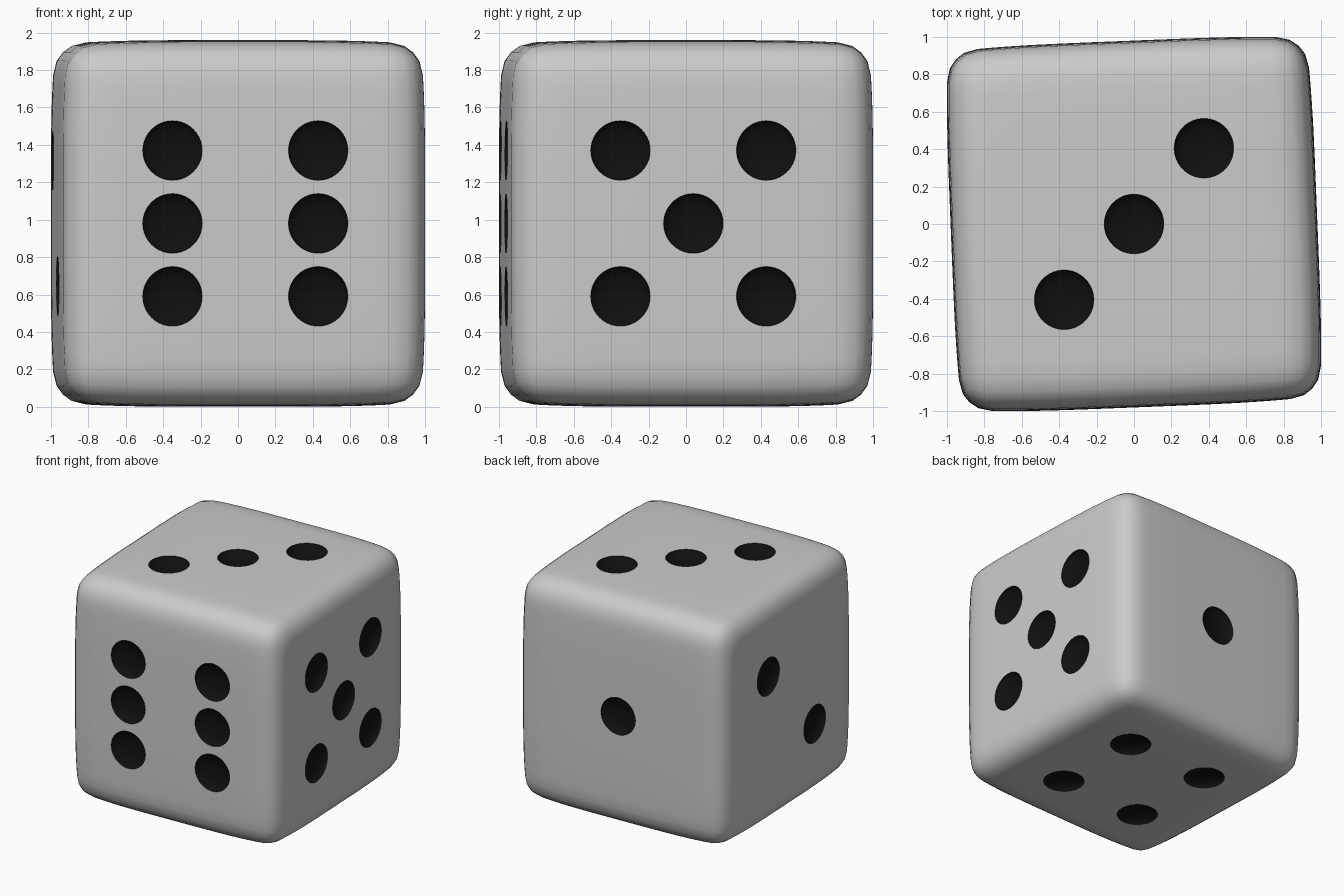
import bpy, bmesh, math
from mathutils import Vector, Matrix

if "Cube" in bpy.data.objects:
    bpy.data.objects.remove(bpy.data.objects["Cube"])

H, R = 0.98, 0.15          # half size, edge radius
PIP_R, PIP_D = 0.16, 0.06  # pip radius and depth
S, T = 0.39, 0.335         # pip spacing, spacing on the two face

black = bpy.data.materials.new("black_pip")
black.diffuse_color = (0.005, 0.005, 0.005, 1)
black.use_nodes = True
black.node_tree.nodes["Principled BSDF"].inputs["Base Color"].default_value = black.diffuse_color


def to_object(name, bm):
    me = bpy.data.meshes.new(name)
    bm.to_mesh(me)
    bm.free()
    ob = bpy.data.objects.new(name, me)
    bpy.context.collection.objects.link(ob)
    me.materials.append(None)
    me.materials.append(black)
    return ob


# Rounded cube with very slightly bulging faces
bm = bmesh.new()
bmesh.ops.create_cube(bm, size=2 * H)
bmesh.ops.subdivide_edges(bm, edges=bm.edges[:], cuts=23, use_grid_fill=True)
lim = H - R
for v in bm.verts:
    inner = Vector([max(-lim, min(lim, c)) for c in v.co])
    p = inner + (v.co - inner).normalized() * R
    q = [(c / H) ** 4 for c in p]
    v.co = Vector([p[i] * (1 - 0.024 * (sum(q) - q[i])) for i in range(3)])
die = to_object("die", bm)

# Pips per face: normal, horizontal axis, vertical axis, positions
X, Y, Z = Vector((1, 0, 0)), Vector((0, 1, 0)), Vector((0, 0, 1))
corners = [(a, b) for a in (-S, S) for b in (-S, S)]
faces = [
    (-Y, X, Z, corners + [(-S, 0), (S, 0)]),
    (X, Y, Z, corners + [(0, 0)]),
    (-Z, X, Y, corners),
    (Z, X, Y, [(-S, -S), (0, 0), (S, S)]),
    (-X, Y, Z, [(T, T), (-T, -T)]),
    (Y, X, Z, [(0, 0)]),
]
bm = bmesh.new()
for n, u, w, spots in faces:
    for a, b in spots:
        rot = n.to_track_quat('Z', 'Y').to_matrix().to_4x4()
        m = Matrix.Translation(n * H + u * a + w * b) @ rot
        m = m @ Matrix.Diagonal((PIP_R, PIP_R, PIP_D, 1))
        bmesh.ops.create_uvsphere(bm, u_segments=40, v_segments=17, radius=1, matrix=m)
for f in bm.faces:
    f.material_index = 1
cutter = to_object("pip_cutter", bm)
cutter.hide_render = True

# Carve the pips and bake the result
mod = die.modifiers.new("pips", 'BOOLEAN')
mod.operation = 'DIFFERENCE'
mod.solver = 'EXACT'
mod.object = cutter
bpy.context.view_layer.objects.active = die
die.select_set(True)
cutter.select_set(False)
bpy.ops.object.modifier_apply(modifier=mod.name)
bpy.data.objects.remove(cutter)
bpy.ops.object.shade_smooth_by_angle(angle=math.radians(30))

# Slight turn, standing on the ground
die.rotation_euler.z = math.radians(2.3)
die.location.z = H
